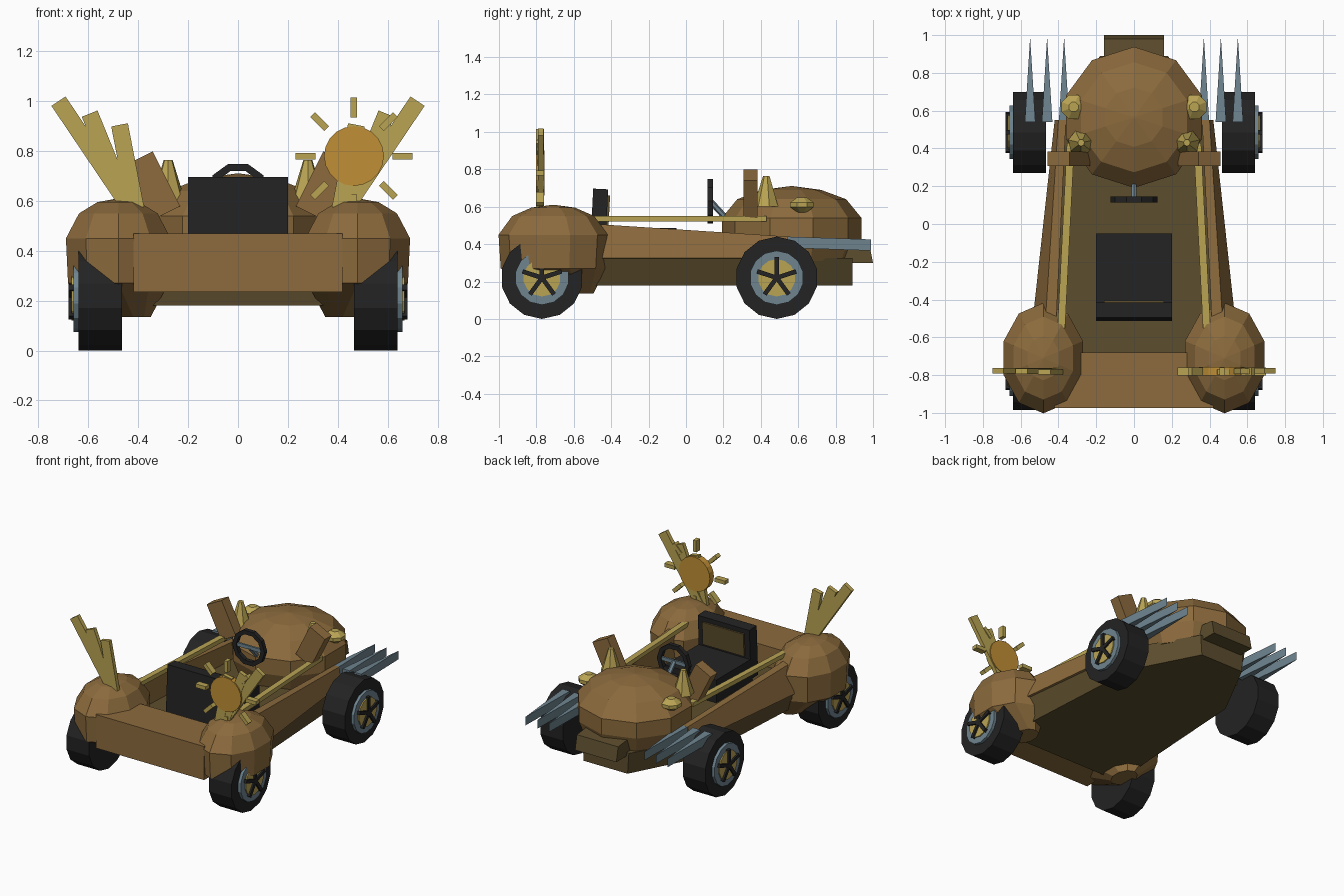
import bpy, bmesh, math
from mathutils import Vector, Matrix

if "Cube" in bpy.data.objects:
    bpy.data.objects.remove(bpy.data.objects["Cube"])


def material(name, rgb):
    m = bpy.data.materials.new(name)
    lin = [((c / 255 + 0.055) / 1.055) ** 2.4 for c in rgb]
    m.diffuse_color = (*lin, 1)
    m.use_nodes = True
    m.node_tree.nodes["Principled BSDF"].inputs["Base Color"].default_value = m.diffuse_color
    return m


BROWN = material("brown wood", (140, 107, 61))
OLIVE = material("dark olive", (92, 77, 45))
BONE = material("pale yellow", (186, 164, 84))
METAL = material("blue grey metal", (110, 132, 143))
BLACK = material("black rubber", (35, 35, 35))
ORANGE = material("sun orange", (192, 143, 54))


def finish(name, bm, mat):
    bmesh.ops.recalc_face_normals(bm, faces=bm.faces)
    me = bpy.data.meshes.new(name)
    bm.to_mesh(me)
    bm.free()
    me.materials.append(mat)
    ob = bpy.data.objects.new(name, me)
    bpy.context.collection.objects.link(ob)
    return ob


def loft(name, rings, mat):
    """Skin equal-length point rings and cap both ends."""
    bm = bmesh.new()
    vs = [[bm.verts.new(p) for p in r] for r in rings]
    n = len(vs[0])
    for a, b in zip(vs, vs[1:]):
        for i in range(n):
            bm.faces.new((a[i], a[(i + 1) % n], b[(i + 1) % n], b[i]))
    bm.faces.new(vs[0])
    bm.faces.new(vs[-1])
    return finish(name, bm, mat)


def box(name, c, size, mat, roty=0, rotx=0):
    bm = bmesh.new()
    M = (Matrix.Translation(c) @ Matrix.Rotation(roty, 4, 'Y')
         @ Matrix.Rotation(rotx, 4, 'X') @ Matrix.Diagonal((*size, 1)))
    bmesh.ops.create_cube(bm, size=1, matrix=M)
    return finish(name, bm, mat)


def rod(name, a, b, r1, r2, n, mat):
    """Cylinder or cone from a to b."""
    a, b = Vector(a), Vector(b)
    d = b - a
    M = Matrix.Translation((a + b) / 2) @ d.to_track_quat('Z', 'Y').to_matrix().to_4x4()
    bm = bmesh.new()
    bmesh.ops.create_cone(bm, cap_ends=True, segments=n, radius1=r1, radius2=r2,
                          depth=d.length, matrix=M)
    return finish(name, bm, mat)


def plank(name, a, b, width, y, depth, mat):
    """Flat board between two xz points."""
    dx, dz = b[0] - a[0], b[1] - a[1]
    return box(name, ((a[0] + b[0]) / 2, y, (a[1] + b[1]) / 2),
               (width, depth, math.hypot(dx, dz)), mat, roty=math.atan2(dx, dz))


def oval(cx, cy, z, rx, ry, n):
    k = math.cos(math.pi / n)
    return [(cx + rx * math.cos(t) / k, cy + ry * math.sin(t) / k, z)
            for t in (2 * math.pi * (i + 0.5) / n for i in range(n))]


def plan(pts, z):
    return [(x, y, z) for x, y in pts] + [(-x, y, z) for x, y in reversed(pts)]


def extrude_x(name, prof, hw, mat):
    return loft(name, [[(s * hw, y, z) for y, z in prof] for s in (-1, 1)], mat)


# Hull, nose block and tail box
loft("lower_hull", [plan([(.47, -.72), (.40, .45), (.17, .89)], .18),
                    plan([(.55, -.74), (.41, .50), (.18, .89)], .325)], OLIVE)
extrude_x("nose_block", [(.8, .30), (1.0, .30), (.98, .40), (.8, .42)], .16, OLIVE)
extrude_x("tail_box", [(-.68, .235), (-.975, .235), (-.975, .47), (-.68, .47)], .42, BROWN)

# Domed hood
loft("hood", [oval(0, .565, z, .36 * s, .355 * s, 10) for z, s in
              ((.31, .88), (.43, 1), (.54, 1), (.64, .78), (.69, .42), (.71, .02))], BROWN)

# Seat
box("seat_cushion", (0, -.25, .40), (.40, .40, .17), BLACK)
box("seat_back", (0, -.465, .52), (.40, .08, .35), BLACK, rotx=-.05)
box("seat_panel", (0, -.418, .58), (.32, .016, .16), OLIVE, rotx=-.05)

# Steering wheel
bm = bmesh.new()
N = 10
ring = []
for i in range(N):
    t = 2 * math.pi * i / N
    ring.append([bm.verts.new((r * math.cos(t), .13 + dy, .63 + r * math.sin(t)))
                 for r, dy in ((.125, -.015), (.125, .015), (.095, .015), (.095, -.015))])
for i in range(N):
    a, b = ring[i], ring[(i + 1) % N]
    for j in range(4):
        bm.faces.new((a[j], a[(j + 1) % 4], b[(j + 1) % 4], b[j]))
finish("steering_wheel", bm, BLACK)
rod("steering_column", (0, .13, .63), (0, .24, .51), .016, .016, 6, METAL)
box("steering_spoke", (0, .13, .63), (.20, .014, .025), METAL)

for s, side in ((1, "right"), (-1, "left")):
    # Side wall and rail
    loft(side + "_side_wall", [
        [(s * .555, -.68, .325), (s * .48, -.68, .52), (s * .42, -.68, .52), (s * .42, -.68, .30)],
        [(s * .42, .55, .325), (s * .40, .55, .44), (s * .36, .55, .44), (s * .36, .55, .30)]],
        BROWN)
    loft(side + "_rail", [[(s * (x + dx), y, z) for dx, z in
                           ((-.02, .52), (.02, .52), (.02, .55), (-.02, .55))]
                          for x, y in ((.385, -.55), (.335, .43))], BONE)

    # Rear fender, tucked in under the body
    loft(side + "_rear_fender",
         [oval(s * .42, -.60, .135, .07, .10, 10)] +
         [oval(s * .48, -.71, z, .21 * k, .278 * k, 10) for z, k in
          ((.27, .96), (.45, 1), (.55, .75), (.595, .40), (.61, .02))], BROWN)

    # Wheels
    for y, end in ((.485, "front"), (-.77, "rear")):
        nm = f"{side}_{end}_"
        disc = lambda n, x0, x1, r, seg, m: rod(nm + n, (s * x0, y, .22), (s * x1, y, .22),
                                                r, r, seg, m)
        disc("tyre", .465, .64, .22, 14, BLACK)
        disc("rim", .60, .66, .145, 14, METAL)
        disc("hub_plate", .62, .668, .10, 14, BONE)
        for i in range(5):
            t = math.pi / 2 + 2 * math.pi * i / 5
            box(nm + "spoke", (s * .67, y + .055 * math.cos(t), .22 + .055 * math.sin(t)),
                (.02, .11, .024), BLACK, rotx=t)

    # Metal spikes beside the hood
    for x in (.37, .46, .55):
        loft(side + "_spike", [[(s * x - .028, .54, z), (s * x + .028, .54, z),
                                (s * x, .99, z - .015)] for z in (.38, .44)], METAL)

    # Hood ornaments: slab, cone and flattened ball
    plank(side + "_hood_slab", (s * .29, .55), (s * .40, .77), .13, .345, .075, BROWN)
    rod(side + "_hood_cone", (s * .28, .43, .60), (s * .28, .43, .765), .07, .018, 7, BONE)
    loft(side + "_hood_ball", [oval(s * .32, .62, .61 + dz, r, r, 8) for dz, r in
                               ((-.04, .025), (-.012, .063), (.012, .063), (.04, .025))], BONE)

    # Fan of boards on the fender
    for (ax, az), (bx, bz), y in (((.43, .57), (.72, 1.0), -.777),
                                  ((.44, .57), (.595, .95), -.780),
                                  ((.41, .57), (.475, .905), -.783)):
        plank(side + "_fan_board", (s * ax, az), (s * bx, bz), .068, y, .028, BONE)

# Sun badge with rays
rod("sun_disc", (.465, -.802, .78), (.465, -.757, .78), .12, .12, 20, ORANGE)
for i in range(8):
    c, d = math.cos(i * math.pi / 4), math.sin(i * math.pi / 4)
    plank("sun_ray", (.465 + .155 * c, .78 + .155 * d), (.465 + .235 * c, .78 + .235 * d),
          .026, -.78, .042, BONE)
